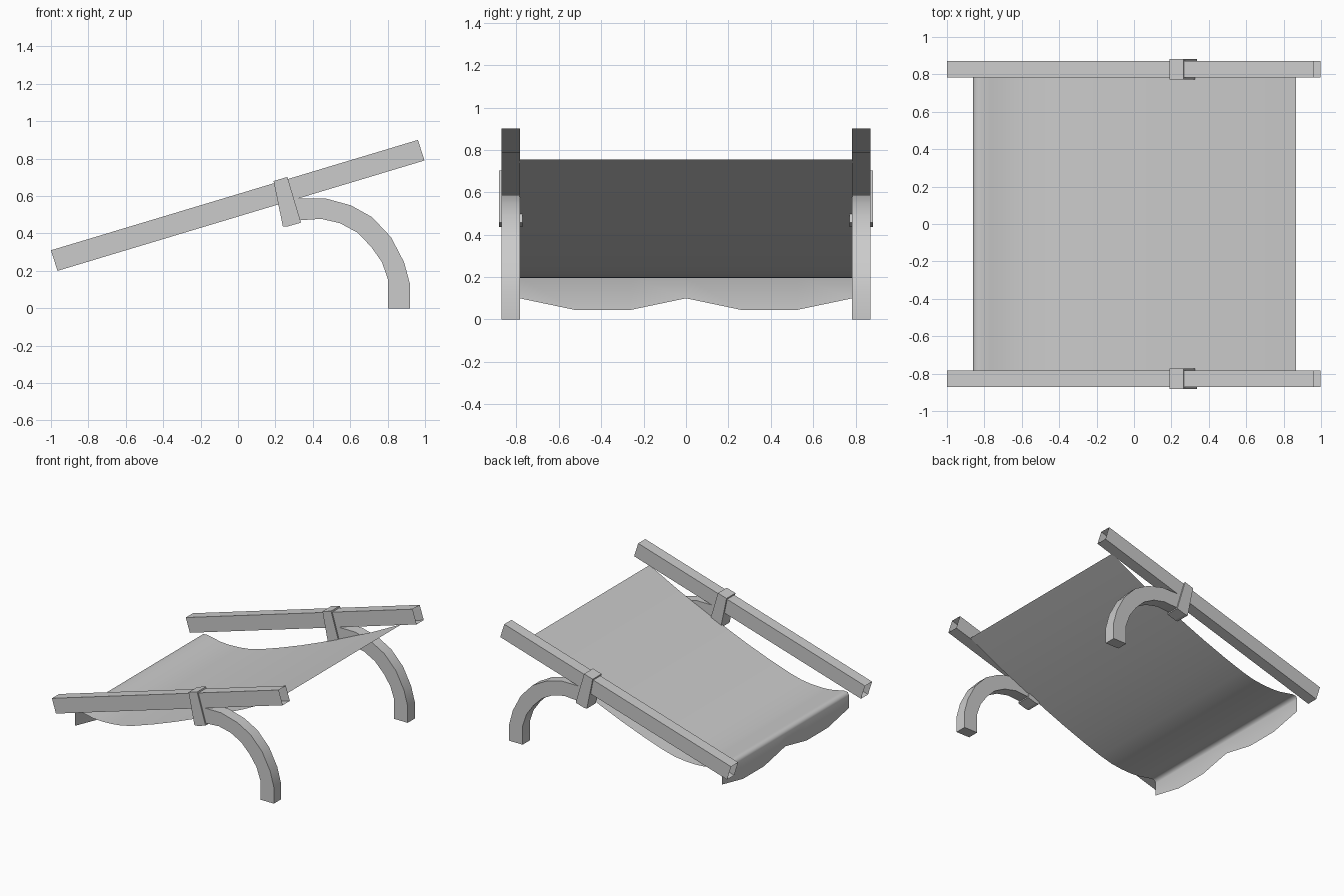
import bpy
import bmesh
from math import radians

cube = bpy.data.objects.get("Cube")
if cube:
    bpy.data.objects.remove(cube)

GREY = (0.6, 0.6, 0.6, 1)
grey = bpy.data.materials.new("plain grey")
grey.use_nodes = True
grey.diffuse_color = GREY
grey.node_tree.nodes["Principled BSDF"].inputs["Base Color"].default_value = GREY


def finish(name, bm, smooth=None):
    """Turn the bmesh into a named object, optionally smooth shaded."""
    mesh = bpy.data.meshes.new(name)
    bm.to_mesh(mesh)
    bm.free()
    mesh.materials.append(grey)
    obj = bpy.data.objects.new(name, mesh)
    bpy.context.collection.objects.link(obj)
    if smooth:
        bpy.ops.object.select_all(action="DESELECT")
        obj.select_set(True)
        bpy.context.view_layer.objects.active = obj
        bpy.ops.object.shade_smooth_by_angle(angle=radians(smooth))
    return obj


def prism(name, outline, y, half, smooth=None, open_edges=()):
    """Extrude an x-z outline along y; sides in open_edges are left out."""
    bm = bmesh.new()
    near = [bm.verts.new((x, y - half, z)) for x, z in outline]
    far = [bm.verts.new((x, y + half, z)) for x, z in outline]
    bm.faces.new(near)
    bm.faces.new(far[::-1])
    count = len(outline)
    for i in range(count):
        if i not in open_edges:
            j = (i + 1) % count
            bm.faces.new((near[j], near[i], far[i], far[j]))
    bmesh.ops.recalc_face_normals(bm, faces=bm.faces)
    return finish(name, bm, smooth)


# Side outlines
RAIL = [(-1, 0.31), (-0.965, 0.2), (0.997, 0.79), (0.962, 0.9)]
CLAMP = [(0.19, 0.68), (0.24, 0.437), (0.265, 0.437), (0.337, 0.458), (0.264, 0.702)]
LEG_OUTER = [(0.29, 0.588), (0.465, 0.588), (0.604, 0.55), (0.717, 0.487),
             (0.818, 0.38), (0.888, 0.246), (0.92, 0.128), (0.92, 0)]
LEG_INNER = [(0.803, 0), (0.803, 0.15), (0.77, 0.246), (0.711, 0.33),
             (0.636, 0.406), (0.545, 0.455), (0.444, 0.478), (0.29, 0.468)]

# Hollow side rails, curved legs and the clamps joining them
for side, y in (("front", -0.827), ("back", 0.827)):
    prism(side + "_rail", RAIL, y, 0.044, open_edges=(0, 2))
    prism(side + "_leg", LEG_OUTER + LEG_INNER, y, 0.044, smooth=35)
    prism(side + "_clamp", CLAMP, y, 0.055)

# Sagging cloth sheet with a scalloped flap hanging from its low end
SAG = [(0.865, 0.755), (0.6, 0.62), (0.345, 0.505), (0.16, 0.425), (0, 0.36),
       (-0.18, 0.293), (-0.35, 0.236), (-0.45, 0.21), (-0.54, 0.199),
       (-0.63, 0.196), (-0.7, 0.2), (-0.77, 0.214), (-0.82, 0.224),
       (-0.85, 0.22), (-0.86, 0.2)]
HEM = [0.1, 0.045, 0.045, 0.1, 0.045, 0.045, 0.1]

bm = bmesh.new()
columns = []
for i, hem in enumerate(HEM):
    y = -0.785 + 1.57 * i / (len(HEM) - 1)
    columns.append([bm.verts.new((x, y, z)) for x, z in SAG + [(-0.86, hem)]])
for a, b in zip(columns, columns[1:]):
    for k in range(len(a) - 1):
        bm.faces.new((a[k], b[k], b[k + 1], a[k + 1]))
finish("cloth", bm, smooth=80)
